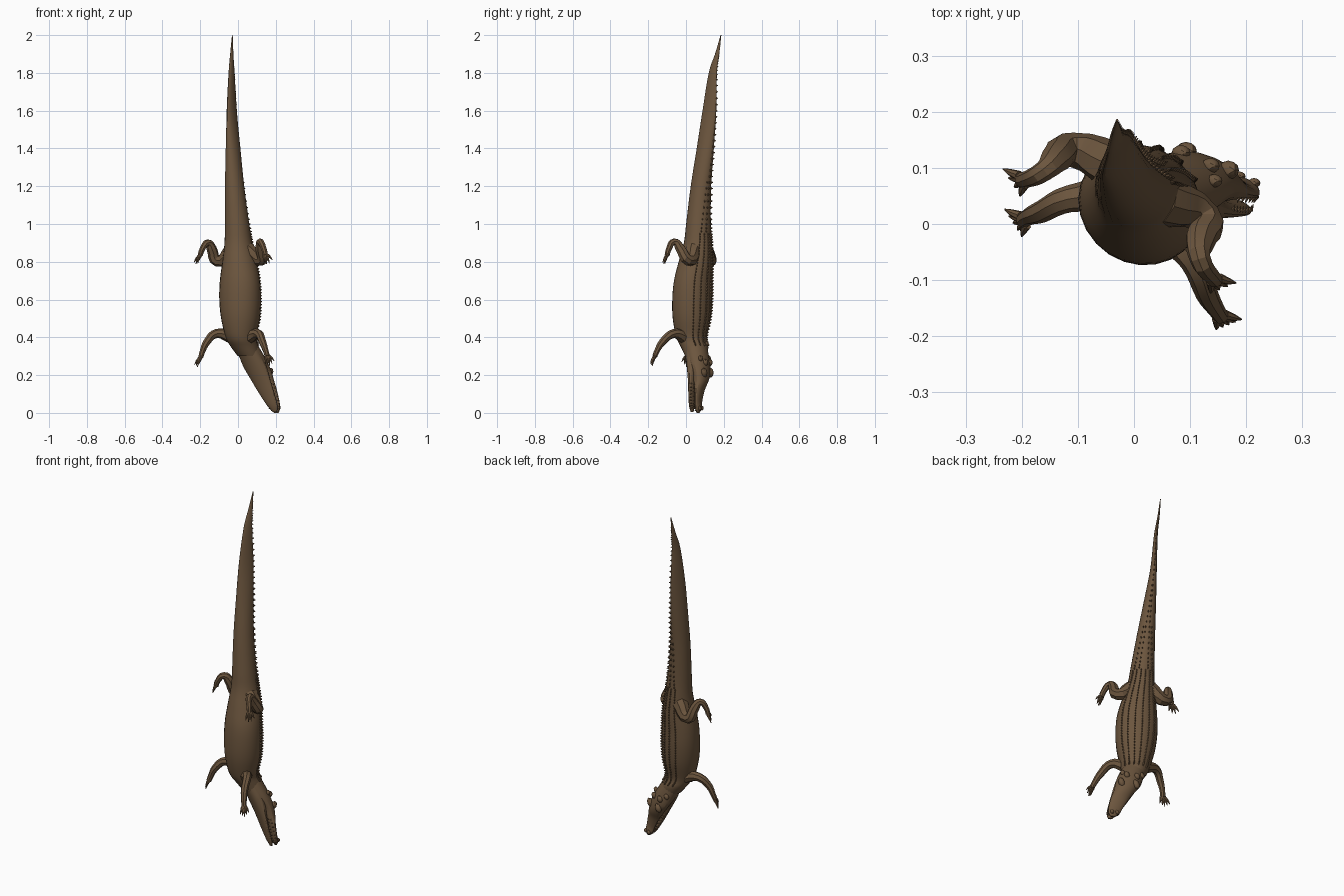
import bpy, bmesh, math
from mathutils import Vector, Matrix

if "Cube" in bpy.data.objects:
    bpy.data.objects.remove(bpy.data.objects["Cube"])

hide = bpy.data.materials.new("brown hide")
hide.use_nodes = True
BROWN = (0.15, 0.092, 0.048, 1)
hide.diffuse_color = BROWN
bsdf = hide.node_tree.nodes["Principled BSDF"]
bsdf.inputs["Base Color"].default_value = BROWN
bsdf.inputs["Roughness"].default_value = 0.8


def finish(name, mesh, angle=25):
    mesh.materials.clear()
    mesh.materials.append(hide)
    ob = bpy.data.objects.new(name, mesh)
    bpy.context.collection.objects.link(ob)
    bpy.ops.object.select_all(action='DESELECT')
    ob.select_set(True)
    bpy.context.view_layer.objects.active = ob
    bpy.ops.object.shade_smooth_by_angle(angle=math.radians(angle))
    return ob


def from_bmesh(name, bm, angle=25):
    bmesh.ops.recalc_face_normals(bm, faces=bm.faces)
    mesh = bpy.data.meshes.new(name)
    bm.to_mesh(mesh)
    bm.free()
    return finish(name, mesh, angle)


def sample(rows, t):
    """Smooth interpolation of ring rows at a fractional index."""
    i = min(int(t), len(rows) - 2)
    f = t - i
    p = [rows[max(0, min(len(rows) - 1, i + k))] for k in (-1, 0, 1, 2)]
    return [b + 0.5 * f * (c - a + f * (2 * a - 5 * b + 4 * c - d + f * (3 * (b - c) + d - a)))
            for a, b, c, d in zip(*p)]


def axes(roll):
    r = math.radians(roll)
    return Vector((math.sin(r), math.cos(r), 0)), Vector((math.cos(r), -math.sin(r), 0))


def on_ring(row, angle, roll):
    """Point on an oval ring: angle 0 is the middle of the back."""
    z, x, y, tall, wide = row
    up, side = axes(roll)
    return Vector((x, y, z)) + up * tall * math.cos(angle) + side * wide * math.sin(angle)


def loft(name, rows, roll, sides=24, steps=4):
    bm = bmesh.new()
    rings = []
    for k in range((len(rows) - 1) * steps + 1):
        row = sample(rows, k / steps)
        rings.append([bm.verts.new(on_ring(row, math.tau * s / sides, roll)) for s in range(sides)])
    for a, b in zip(rings, rings[1:]):
        for s in range(sides):
            t = (s + 1) % sides
            bm.faces.new((a[s], a[t], b[t], b[s]))
    bm.faces.new(rings[0])
    bm.faces.new(rings[-1])
    return from_bmesh(name, bm)


def tube(name, points, res=4):
    """Tapered limb through (x, y, z, radius) points."""
    cu = bpy.data.curves.new(name, 'CURVE')
    cu.dimensions = '3D'
    cu.bevel_depth = 1
    cu.bevel_resolution = 2
    cu.resolution_u = res
    cu.use_fill_caps = True
    sp = cu.splines.new('BEZIER')
    sp.bezier_points.add(len(points) - 1)
    for bp, (x, y, z, r) in zip(sp.bezier_points, points):
        bp.co = (x, y, z)
        bp.radius = r
        bp.handle_left_type = bp.handle_right_type = 'AUTO'
    tmp = bpy.data.objects.new(name + "_curve", cu)
    bpy.context.collection.objects.link(tmp)
    bpy.context.view_layer.update()
    mesh = bpy.data.meshes.new_from_object(tmp.evaluated_get(bpy.context.evaluated_depsgraph_get()))
    bpy.data.objects.remove(tmp)
    return finish(name, mesh)


# Trunk and tail rings: height, centre x, centre y, half depth, half width
ROLL, HEAD_ROLL = 33, 24
body = [
    (0.30, 0.06, 0.055, 0.058, 0.062),
    (0.35, 0.035, 0.045, 0.073, 0.073),
    (0.4, 0.016, 0.029, 0.08, 0.081),
    (0.5, 0.013, 0.03, 0.099, 0.104),
    (0.6, 0.011, 0.033, 0.103, 0.113),
    (0.7, 0.01, 0.038, 0.099, 0.109),
    (0.8, 0.008, 0.051, 0.09, 0.091),
    (0.9, 0.002, 0.063, 0.075, 0.073),
    (1.0, -0.005, 0.066, 0.066, 0.064),
    (1.2, -0.018, 0.079, 0.056, 0.049),
    (1.4, -0.026, 0.102, 0.050, 0.033),
    (1.6, -0.033, 0.124, 0.042, 0.017),
    (1.8, -0.034, 0.142, 0.025, 0.010),
    (1.9, -0.033, 0.165, 0.013, 0.006),
    (2.0, -0.03, 0.185, 0.002, 0.002)]
loft("body_and_tail", body, ROLL)

# Head: skull with upper jaw, and the slightly opened lower jaw
upper = [
    (0.36, 0.04, 0.05, 0.06, 0.065),
    (0.28, 0.083, 0.067, 0.056, 0.07),
    (0.22, 0.113, 0.082, 0.043, 0.068),
    (0.17, 0.138, 0.08, 0.036, 0.056),
    (0.12, 0.162, 0.072, 0.021, 0.048),
    (0.06, 0.185, 0.066, 0.014, 0.038),
    (0.025, 0.195, 0.066, 0.016, 0.031),
    (0.0, 0.203, 0.064, 0.006, 0.012)]
lower = [
    (0.33, 0.055, 0.045, 0.05, 0.06),
    (0.25, 0.088, 0.047, 0.038, 0.066),
    (0.17, 0.122, 0.04, 0.022, 0.055),
    (0.1, 0.153, 0.034, 0.014, 0.043),
    (0.04, 0.181, 0.032, 0.012, 0.03),
    (0.005, 0.195, 0.032, 0.006, 0.012)]
loft("upper_jaw", upper, HEAD_ROLL, 20)
loft("lower_jaw", lower, HEAD_ROLL, 20)


def cone_at(bm, pos, out, length, width, height, along=Vector((0, 0, 1))):
    """Low keeled scale: a four-sided pyramid stretched along the body."""
    side = along.cross(out).normalized()
    fwd = out.cross(side)
    m = Matrix((side * width, fwd * length, out * height)).transposed().to_4x4()
    bmesh.ops.create_cone(bm, cap_ends=True, segments=4, radius1=1, radius2=0.1, depth=2,
                          matrix=Matrix.Translation(pos) @ m)


def outward(row, angle, roll):
    up, side = axes(roll)
    return (up * math.cos(angle) / row[3] + side * math.sin(angle) / row[4]).normalized()


# Rows of keeled scales on the back, closing into a crest along the tail
bm = bmesh.new()
for k in range(78):
    t = 1.2 + k * 0.158
    row = sample(body, t)
    z = row[0]
    fade = min(1, max(0, (1.6 - z) / 0.7))
    lanes = (-50, -30, -10, 10, 30, 50) if z < 0.95 else (-22, 22) if z < 1.5 else (0,)
    if 0.95 <= z < 1.25:
        lanes += (-48, 48)
    for lane in lanes:
        a = math.radians(lane * (fade if z > 0.95 else 1))
        size = min(1, row[3] / 0.035)
        cone_at(bm, on_ring(row, a, ROLL), outward(row, a, ROLL),
                0.013 * size, 0.006 * size, (0.008 if z < 0.95 else 0.010) * size)
from_bmesh("back_scales", bm, 10)

# Eye ridges, nostril bumps and neck plates
bm = bmesh.new()
for s in (-1, 1):
    for t, a, size in ((2.15, 38, (0.017, 0.017, 0.028)), (6.0, 28, (0.011, 0.009, 0.013)),
                       (1.2, 24, (0.016, 0.014, 0.02)), (0.9, 50, (0.014, 0.012, 0.018))):
        row = sample(upper, t)
        pos = on_ring(row, s * math.radians(a), HEAD_ROLL)
        m = Matrix.Translation(pos) @ Matrix.Rotation(math.radians(25), 4, 'Y') @ Matrix.Diagonal((*size, 1))
        bmesh.ops.create_icosphere(bm, subdivisions=2, radius=1, matrix=m)
from_bmesh("eye_ridges_and_bumps", bm)

# Teeth along both jaw edges
bm = bmesh.new()
for rows, first, last, sign in ((upper, 3.4, 6.4, -1), (lower, 2.2, 4.3, 1)):
    up = axes(HEAD_ROLL)[0] * sign
    for k in range(9):
        row = sample(rows, first + (last - first) * k / 8)
        for s in (-1, 1):
            a = s * math.radians(90 - sign * 22)
            cone_at(bm, on_ring(row, a, HEAD_ROLL) + up * 0.004, up, 0.004, 0.004, 0.006)
from_bmesh("teeth", bm, 10)

# Legs: joints as (x, y, z, radius); toes fan out from the last joint
legs = {
    "right_front": [(-0.03, 0.05, 0.4, 0.035), (-0.115, 0.045, 0.42, 0.024), (-0.165, 0.022, 0.375, 0.02),
                    (-0.19, 0.012, 0.32, 0.015), (-0.197, 0.006, 0.295, 0.014)],
    "left_front": [(0.06, -0.01, 0.4, 0.035), (0.105, -0.065, 0.42, 0.024), (0.13, -0.125, 0.375, 0.02),
                   (0.148, -0.155, 0.325, 0.015), (0.155, -0.165, 0.30, 0.014)],
    "right_hind": [(-0.03, 0.10, 0.86, 0.045), (-0.11, 0.132, 0.805, 0.031), (-0.14, 0.115, 0.87, 0.027),
                   (-0.16, 0.095, 0.90, 0.019), (-0.19, 0.08, 0.865, 0.015), (-0.2, 0.078, 0.835, 0.014)],
    "left_hind": [(0.05, 0.04, 0.86, 0.045), (0.125, 0.01, 0.81, 0.031), (0.118, -0.03, 0.87, 0.027),
                  (0.118, -0.062, 0.905, 0.019), (0.138, -0.092, 0.865, 0.015), (0.145, -0.1, 0.835, 0.014)],
}
for name, joints in legs.items():
    tube(name + "_leg", joints)
    end = Vector(joints[-1][:3])
    right = name.startswith("right")
    out = Vector((-0.018, -0.004, 0)) if right else Vector((0.014, -0.014, 0))
    fan = Vector((0.5, -0.8, 0.25)) if right else Vector((0.75, 0.3, 0.25))
    count = 5 if "front" in name else 4
    for k in range(count):
        f = k / (count - 1) - 0.5
        base = end + fan * f * 0.02
        mid = end + out * 0.6 + fan * f * 0.042 + Vector((0, 0, -0.025 + abs(f) * 0.02))
        tip = end + out + fan * f * 0.06 + Vector((0, 0, -0.052 + abs(f) * 0.04))
        tube(f"{name}_toe_{k + 1}", [(*base, 0.009), (*mid, 0.006), (*tip, 0.0015)], 3)
